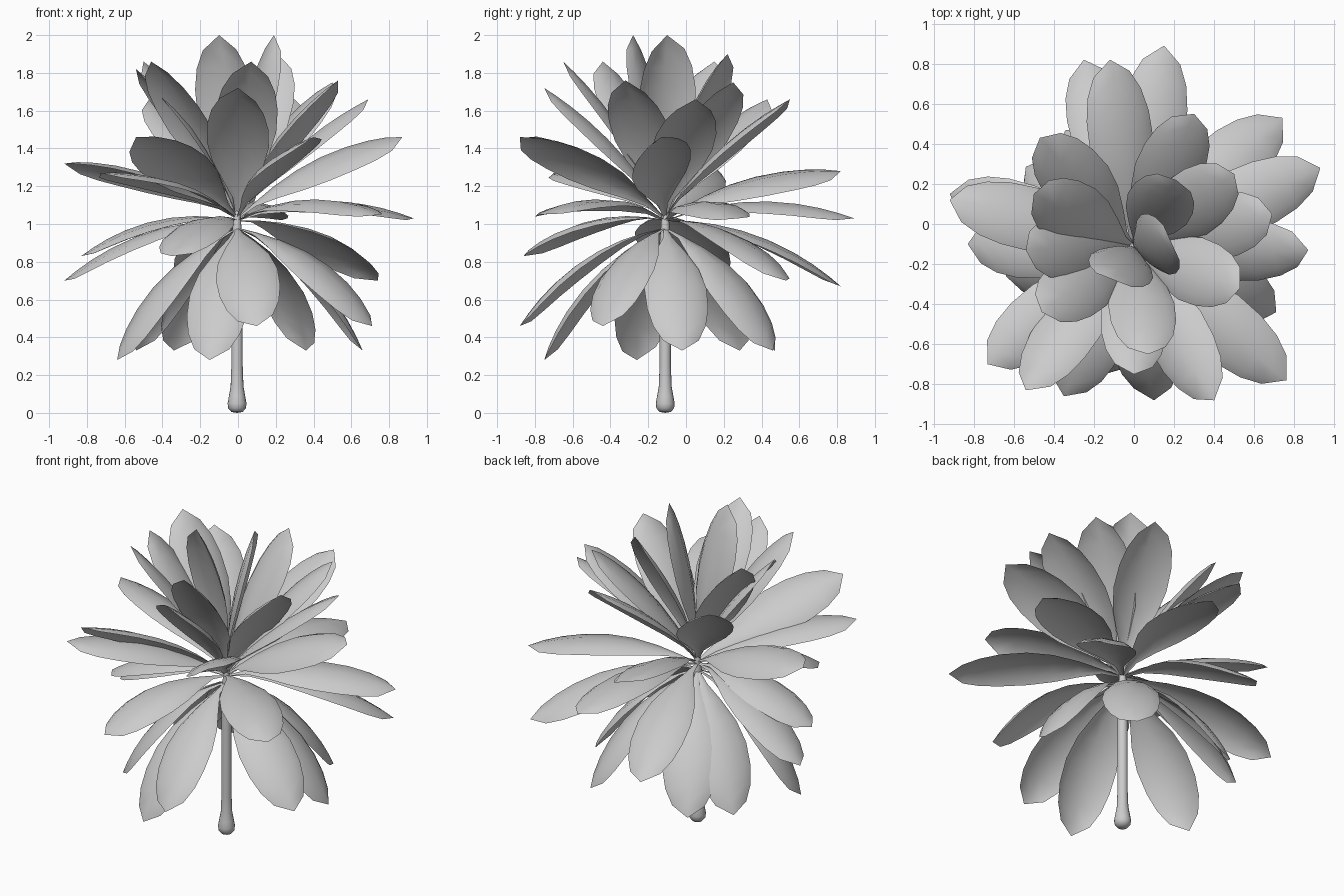
import bpy
import bmesh
import math
from mathutils import Matrix, Vector

cube = bpy.data.objects.get("Cube")
if cube:
    bpy.data.objects.remove(cube, do_unlink=True)

# One plain grey for the whole plant
grey = bpy.data.materials.new("plain_grey")
grey.use_nodes = True
colour = (0.6, 0.6, 0.6, 1)
grey.diffuse_color = colour
grey.node_tree.nodes["Principled BSDF"].inputs["Base Color"].default_value = colour

STEM = Vector((-0.005, -0.11, 0))
UP = Vector((0, 0, 1))


def finish(name, bm, angle):
    """Turn a bmesh into a smooth shaded object."""
    bmesh.ops.recalc_face_normals(bm, faces=bm.faces)
    mesh = bpy.data.meshes.new(name)
    bm.to_mesh(mesh)
    bm.free()
    mesh.materials.append(grey)
    obj = bpy.data.objects.new(name, mesh)
    bpy.context.collection.objects.link(obj)
    bpy.ops.object.select_all(action="DESELECT")
    obj.select_set(True)
    bpy.context.view_layer.objects.active = obj
    bpy.ops.object.shade_smooth_by_angle(angle=math.radians(angle))


# Half width of a leaf along its length, and cross-section columns
OUTLINE = [(0, .008), (.12, .025), (.25, .08), (.4, .138), (.55, .166),
           (.7, .163), (.82, .14), (.92, .095)]
COLUMNS = (-1, -0.7, 0, 0.7, 1)


def build_leaf(name, tip, roll, base_height, bulge):
    """Arched leaf with rims turned down and a blunt point."""
    base = STEM + UP * base_height
    along = (tip - base).normalized()
    side = along.cross(UP).normalized()
    side = Matrix.Rotation(math.radians(roll), 3, along) @ side
    normal = side.cross(along)
    control = (base + tip) / 2 + normal * bulge * 2

    def spine(t):
        return base * (1 - t) ** 2 + control * 2 * t * (1 - t) + tip * t * t

    bm = bmesh.new()
    rows = []
    for t, half in OUTLINE:
        centre = spine(t)
        row = []
        for u in COLUMNS:
            drop = normal * half * 0.3 * abs(u) ** 3
            row.append(bm.verts.new(centre + side * half * u - drop))
        rows.append(row)
    for low, high in zip(rows, rows[1:]):
        for a, b, c, d in zip(low, low[1:], high[1:], high):
            bm.faces.new((a, b, c, d))
    point = bm.verts.new(tip)
    for a, b in zip(rows[-1], rows[-1][1:]):
        bm.faces.new((a, b, point))
    finish(name, bm, 60)


def build_tier(name, base_height, bulge, leaves):
    """Leaves given as tip position and roll in degrees."""
    for number, (x, y, z, roll) in enumerate(leaves, 1):
        build_leaf(f"{name}_{number}", Vector((x, y, z)), roll, base_height, bulge)


# Leaves, from the top down
build_tier("crown_leaf", 1.06, .045, [
    (-.1, -.28, 2, 8), (.19, -.1, 2, 22), (.21, .22, 1.9, 5)])
build_tier("upper_leaf", 1.04, .06, [
    (.07, -.65, 1.86, -8), (-.46, -.44, 1.86, 8), (-.54, -.13, 1.82, 10),
    (-.5, .15, 1.86, 0), (.53, -.32, 1.76, 0), (.5, .25, 1.75, 0),
    (0, -.75, 1.72, -8), (.69, .05, 1.66, 0), (-.47, .43, 1.66, 0),
    (.3, .55, 1.66, 8)])
build_tier("middle_leaf", 1.03, .075, [
    (-.54, -.83, 1.46, 27), (.4, -.88, 1.46, 20), (.87, -.13, 1.46, 22),
    (-.92, .12, 1.32, 18), (-.73, -.7, 1.27, 0), (-.12, .82, 1.28, 15)])
build_tier("spreading_leaf", 1.02, .095, [
    (.93, .28, 1.03, 5), (.15, .89, 1.03, 5), (.76, -.78, 1.05, 5),
    (-.35, -.86, .83, 0), (-.83, -.1, .83, 0), (.74, .53, .7, -8),
    (-.92, .15, .7, -10), (-.25, .82, .67, 5)])
build_tier("drooping_leaf", .98, .1, [
    (.1, -.88, .46, 13), (.71, -.44, .46, 10), (-.64, -.26, .28, -10),
    (-.15, -.75, .28, 0), (.66, -.02, .33, 0), (.36, .46, .33, 10),
    (-.34, .47, .33, 0), (-.54, .285, .33, 0)])


# Stem: a turned profile with a swollen foot
PROFILE = [(0, 0), (.03, .005), (.047, .025), (.05, .05), (.043, .09),
           (.034, .14), (.03, .25), (.03, .9), (.022, 1), (.014, 1.12), (0, 1.15)]
bm = bmesh.new()
points = [bm.verts.new(STEM + Vector((r, 0, z))) for r, z in PROFILE]
edges = [bm.edges.new(pair) for pair in zip(points, points[1:])]
bmesh.ops.spin(bm, geom=points + edges, cent=STEM, axis=UP,
               angle=math.tau, steps=16, use_duplicate=False)
bmesh.ops.remove_doubles(bm, verts=bm.verts, dist=.0005)
finish("stem", bm, 50)
